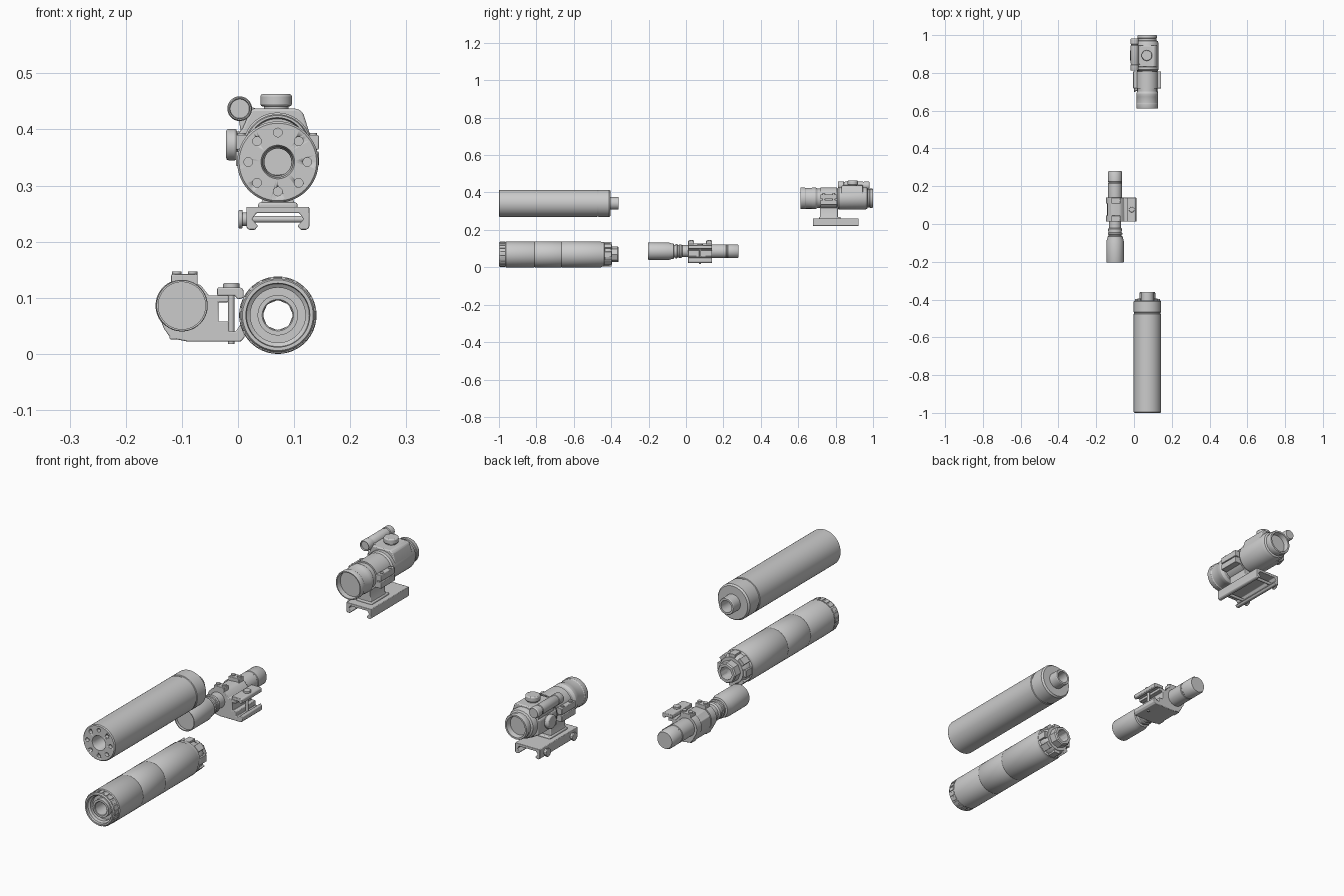
import bpy, bmesh, math
from mathutils import Vector, Matrix


def finish(name, bm, bevel=0.0):
    bmesh.ops.remove_doubles(bm, verts=bm.verts, dist=1e-5)
    bmesh.ops.recalc_face_normals(bm, faces=bm.faces)
    me = bpy.data.meshes.new(name)
    bm.to_mesh(me)
    bm.free()
    for p in me.polygons:
        p.use_smooth = True
    me.set_sharp_from_angle(angle=math.radians(30))
    ob = bpy.data.objects.new(name, me)
    bpy.context.collection.objects.link(ob)
    if bevel:
        m = ob.modifiers.new("bevel", 'BEVEL')
        m.width, m.segments, m.limit_method = bevel, 2, 'ANGLE'
    return ob


def lathe(name, prof, cx, cz, closed=False, seg=64):
    """Turn (radius, y) points around an axis parallel to y."""
    bm = bmesh.new()
    vs = [bm.verts.new((cx + r, y, cz)) for r, y in prof]
    es = [bm.edges.new((a, b)) for a, b in zip(vs, vs[1:])]
    if closed:
        es.append(bm.edges.new((vs[-1], vs[0])))
    bmesh.ops.spin(bm, geom=vs + es, cent=(cx, 0, cz), axis=(0, 1, 0),
                   angle=2 * math.pi, steps=seg)
    return finish(name, bm)


def prism(name, pts, y0, y1, bevel=0.002):
    """Extrude an (x, z) outline along y."""
    bm = bmesh.new()
    f = bm.faces.new([bm.verts.new((x, y0, z)) for x, z in pts])
    g = bmesh.ops.extrude_face_region(bm, geom=[f])['geom']
    bmesh.ops.translate(bm, vec=(0, y1 - y0, 0),
                        verts=[v for v in g if isinstance(v, bmesh.types.BMVert)])
    return finish(name, bm, bevel)


def box(name, x0, x1, y0, y1, z0, z1, bevel=0.002):
    return prism(name, [(x0, z0), (x1, z0), (x1, z1), (x0, z1)], y0, y1, bevel)


def cyl(name, p, q, r, seg=32, bevel=0.0):
    p, q = Vector(p), Vector(q)
    bm = bmesh.new()
    rot = (q - p).to_track_quat('Z', 'Y').to_matrix().to_4x4()
    bmesh.ops.create_cone(bm, cap_ends=True, segments=seg, radius1=r, radius2=r,
                          depth=(q - p).length,
                          matrix=Matrix.Translation((p + q) / 2) @ rot)
    return finish(name, bm, bevel)


def teeth(name, cx, cz, y0, y1, r0, r1, n, fill):
    """Ring of blocks around a y axis."""
    bm = bmesh.new()
    w = 2 * math.pi * r1 / n * fill
    for i in range(n):
        m = (Matrix.Translation((cx, (y0 + y1) / 2, cz))
             @ Matrix.Rotation(2 * math.pi * i / n, 4, 'Y')
             @ Matrix.Translation(((r0 + r1) / 2, 0, 0))
             @ Matrix.Diagonal((r1 - r0, y1 - y0, w, 1)))
        bmesh.ops.create_cube(bm, size=1, matrix=m)
    return finish(name, bm, 0.001)


# upper suppressor with eight blind holes in the front cap
UX, UZ = 0.071, 0.342
upper = lathe("upper_suppressor", [
    (.030, -1), (.069, -1), (.0725, -.996), (.0725, -.477), (.070, -.475), (.070, -.469),
    (.0725, -.467), (.0725, -.411), (.067, -.404), (.034, -.404), (.034, -.364),
    (.032, -.361), (.024, -.361), (.024, -.40), (.027, -.42), (.027, -.99)], UX, UZ, True)
bm = bmesh.new()
for i in range(8):
    a = i * math.pi / 4
    m = Matrix.Translation((UX + .0525 * math.cos(a), -1, UZ + .0525 * math.sin(a)))
    bmesh.ops.create_cone(bm, cap_ends=True, segments=20, radius1=.0078, radius2=.0078,
                          depth=.03, matrix=m @ Matrix.Rotation(math.pi / 2, 4, 'X'))
cutter = finish("hole_cutter", bm)
cutter.hide_render = True
cutter.display_type = 'WIRE'
mod = upper.modifiers.new("holes", 'BOOLEAN')
mod.operation, mod.object, mod.solver = 'DIFFERENCE', cutter, 'EXACT'
dg = bpy.context.evaluated_depsgraph_get()
cut_mesh = bpy.data.meshes.new_from_object(upper.evaluated_get(dg))
upper.modifiers.clear()
upper.data = cut_mesh
bpy.data.objects.remove(cutter)

# lower suppressor
LX, LZ = 0.071, 0.069
lathe("lower_suppressor", [
    (.036, -.988), (.036, -.968), (.049, -.968), (.049, -.985), (.056, -.99), (.057, -1),
    (.063, -1), (.0655, -.996), (.0655, -.966), (.069, -.963), (.069, -.812), (.068, -.810),
    (.069, -.808), (.069, -.667), (.068, -.665), (.069, -.663), (.069, -.456), (.066, -.45),
    (.066, -.438), (.060, -.434), (.060, -.41), (.052, -.395), (.030, -.395), (.030, -.362),
    (.026, -.361), (.026, -.986), (.028, -.988)], LX, LZ, True)
teeth("front_cap_grip", LX, LZ, -.994, -.968, .060, .068, 20, .72)
teeth("rear_collar_lugs", LX, LZ, -.436, -.397, .050, .0655, 8, .55)
lathe("rear_nut", [(.027, -.40), (.042, -.40), (.042, -.365), (.038, -.36), (.027, -.36)],
      LX, LZ, True, 8)

# flashlight
FX, FZ = -0.1, 0.086
lathe("flashlight", [
    (0, -.192), (.042, -.192), (.042, -.203), (.045, -.203), (.046, -.20), (.046, -.09),
    (.041, -.074), (.041, -.066), (.034, -.064), (.034, -.057), (.038, -.055), (.038, -.047),
    (.034, -.045), (.034, -.038), (.037, -.036), (.037, -.026), (.032, -.02), (.032, .10),
    (.037, .135), (.037, .215), (.0355, .217), (.0355, .222), (.037, .224),
    (.037, .274), (.033, .281), (0, .281)], FX, FZ)

# flashlight mount: rings, rail groove, movable jaw
prism("light_mount_body", [
    (-.12, .028), (-.09, .022), (.005, .022), (.012, .03), (.012, .045), (.004, .052),
    (-.004, .04), (-.017, .04), (-.017, .058), (-.035, .058), (-.035, .092), (-.017, .092),
    (-.017, .104), (-.052, .104), (-.066, .122), (-.08, .128), (-.12, .125), (-.14, .105),
    (-.142, .07), (-.132, .045)], .012, .14)
for i, y in enumerate((.012, .108)):
    lathe(f"light_ring_{i}", [(.036, y), (.047, y), (.047, y + .032), (.036, y + .032)],
          FX, FZ, True)
    box(f"light_ring_top_lug_{i}", -.119, -.072, y, y + .032, .11, .142)
    box(f"light_ring_bottom_lug_{i}", -.122, -.10, y, y + .032, .026, .06)
    for j, x in enumerate((-.109, -.081)):
        cyl(f"light_ring_screw_{i}_{j}", (x, y + .016, .12), (x, y + .016, .147), .0085, 20)
prism("light_clamp_jaw", [(-.037, .104), (-.006, .104), (0, .097), (.01, .1), (.01, .114),
                          (.006, .118), (-.037, .118)], .012, .14)
cyl("light_clamp_bolt", (-.012, .076, .018), (-.012, .076, .12), .0055, 20)
cyl("light_clamp_knob", (-.012, .076, .117), (-.012, .076, .126), .0145, 32, .0015)

# sight tube, open recesses at both ends
SX, SZ = 0.07, 0.369
lathe("sight_tube", [
    (0, .632), (.050, .632), (.052, .612), (.056, .612), (.058, .616), (.058, .635),
    (.056, .638), (.056, .672), (.058, .676), (.058, .692), (.052, .702), (.051, .81),
    (.056, .812), (.061, .818), (.061, .955), (.056, .968), (.049, .972), (.049, .982),
    (.051, .984), (.051, .996), (.049, 1.0), (.042, 1.0), (.038, .98), (0, .98)], SX, SZ)

# mounting ring with side lugs and screws
lathe("sight_ring", [(.050, .718), (.058, .718), (.058, .808), (.050, .808)], SX, SZ, True)
for s, side in ((-1, "left"), (1, "right")):
    xs = sorted((SX + s * .045, SX + s * .074))
    for part, z0, z1 in (("lower", .335, .361), ("upper", .364, .390)):
        box(f"sight_ring_{side}_{part}_lug", *xs, .718, .808, z0, z1)
    for i, y in enumerate((.737, .789)):
        cyl(f"sight_ring_{side}_screw_{i}", (SX + s * .064, y, .35),
            (SX + s * .064, y, .394), .007, 16)

# housing that carries the adjustment turrets and side tube
prism("sight_housing", [
    (.0, .335), (.0, .392), (.008, .402), (.024, .437), (.106, .437), (.116, .43),
    (.127, .395), (.131, .36), (.1, .32), (.04, .312)], .832, .945, .004)
prism("side_tube_arm", [(.0, .425), (.006, .39), (.04, .40), (.035, .436), (.01, .445)],
      .845, .945)
cyl("top_turret_base", (.068, .892, .43), (.068, .892, .442), .022)
cyl("top_turret_cap", (.068, .892, .441), (.068, .892, .463), .028, 40, .004)
cyl("side_turret_base", (.02, .892, .373), (-.004, .892, .373), .023)
cyl("side_turret_cap", (-.002, .892, .373), (-.021, .892, .373), .028, 40, .004)
lathe("side_tube", [
    (0, .818), (.017, .818), (.018, .812), (.020, .812), (.022, .816), (.022, .842),
    (.020, .844), (.020, .85), (.021, .852), (.021, .945), (.019, .947), (.019, .951),
    (.022, .953), (.022, .976), (.019, .981), (0, .981)], .003, .437, seg=40)

# riser and rail clamp base
prism("sight_riser", [(.038, .255), (.104, .255), (.104, .263), (.098, .275), (.096, .335),
                      (.044, .335), (.044, .275), (.038, .263)], .716, .812)
box("riser_foot", .036, .106, .712, .826, .256, .27, .004)
prism("sight_base", [
    (.015, .262), (.127, .262), (.127, .225), (.122, .221), (.112, .221), (.106, .228),
    (.117, .24), (.109, .251), (.033, .251), (.025, .24), (.036, .228), (.030, .221),
    (.020, .221), (.015, .225)], .678, .923)
for i, y in enumerate((.715, .886)):
    cyl(f"base_cross_bolt_{i}", (.01, y, .24), (.12, y, .24), .006, 20)
    cyl(f"base_knob_{i}", (.001, y, .24), (.008, y, .24), .0165, 32, .0015)
    cyl(f"base_knob_neck_{i}", (.007, y, .24), (.017, y, .24), .012)
